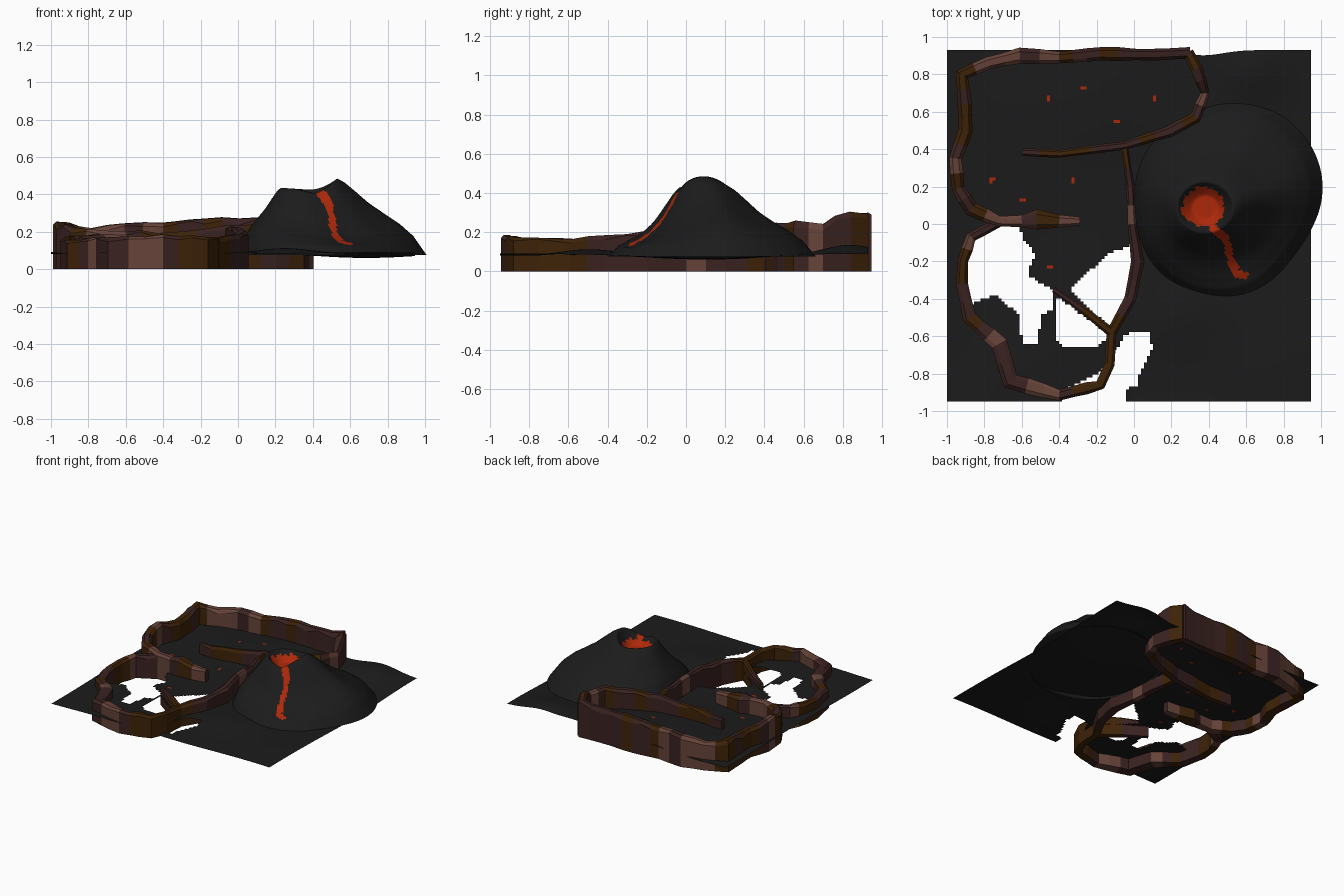
import bpy, bmesh, math, random
from mathutils import Vector

if "Cube" in bpy.data.objects:
    bpy.data.objects.remove(bpy.data.objects["Cube"])
random.seed(11)


def material(name, rgb):
    m = bpy.data.materials.new(name)
    m.diffuse_color = (*rgb, 1)
    m.use_nodes = True
    m.node_tree.nodes["Principled BSDF"].inputs["Base Color"].default_value = m.diffuse_color
    return m


ROCK = material("black rock", (0.0112, 0.0112, 0.0112))
LAVA = material("lava orange", (0.42, 0.022, 0.003))
DARK = material("dark brown", (0.042, 0.0165, 0.015))
OCHRE = material("ochre brown", (0.048, 0.0165, 0.0025))
LIGHT = material("light brown", (0.132, 0.056, 0.041))


def finish(bm, name, mats, smooth):
    mesh = bpy.data.meshes.new(name)
    for f in bm.faces:
        f.smooth = smooth
    bm.to_mesh(mesh)
    bm.free()
    for m in mats:
        mesh.materials.append(m)
    ob = bpy.data.objects.new(name, mesh)
    bpy.context.collection.objects.link(ob)
    return ob


def inside(x, y, poly):
    hit = False
    for (ax, ay), (bx, by) in zip(poly, poly[1:] + poly[:1]):
        if (ay > y) != (by > y) and x < ax + (y - ay) / (by - ay) * (bx - ax):
            hit = not hit
    return hit


def lerp_table(t, table):
    for (a, va), (b, vb) in zip(table, table[1:]):
        if t <= b:
            return va + (vb - va) * (t - a) / (b - a)
    return table[-1][1]


# --- Ground sheet: fine grid with ragged holes and lava specks
HOLES = [
    [(-.85, -.42), (-.74, -.38), (-.61, -.49), (-.60, -.64), (-.52, -.65), (-.49, -.48),
     (-.43, -.46), (-.43, -.35), (-.50, -.32), (-.57, -.27), (-.53, -.16), (-.60, -.07),
     (-.61, 0), (-.72, 0), (-.87, -.07), (-.91, -.2), (-.91, -.33), (-.88, -.46)],
    [(-.02, -.11), (-.13, -.16), (-.32, -.32), (-.34, -.36), (-.12, -.56), (-.02, -.4), (0, -.2)],
    [(-.41, -.39), (-.42, -.62), (-.37, -.66), (-.2, -.66), (-.12, -.6)],
    [(-.4, -.9), (-.2, -.8), (-.14, -.75), (-.16, -.87)],
    [(-.11, -.7), (-.05, -.59), (.08, -.57), (.1, -.67), (.03, -.8), (.02, -.87),
     (-.04, -.88), (-.04, -.96), (-.39, -.96), (-.39, -.93), (-.17, -.87)],
]
SPECKS = [(-.46, .67), (-.27, .73), (.11, .67), (-.09, .55),
          (-.76, .235), (-.33, .235), (-.6, .13), (-.45, -.23)]


def hill(x, y, cx, cy, r):
    return math.exp(-((x - cx) ** 2 + (y - cy) ** 2) / (r * r))


def ground_z(x, y):
    z = 0.085 + 0.03 * hill(x, y, .25, -.5, .2) + 0.04 * hill(x, y, .65, .83, .17)
    z += 0.025 * hill(x, y, -.2, .65, .35) - 0.02 * hill(x, y, .65, .15, .42)
    z += 0.018 * max(0, y - .3) * (1 + math.sin(4 * x + 1))
    return z + 0.006 * math.sin(5 * x + 1) * math.cos(4 * y)


bm = bmesh.new()
NX, NY = 120, 116
grid = []
for j in range(NY + 1):
    row = []
    for i in range(NX + 1):
        x, y = -1 + 1.945 * i / NX, -.95 + 1.88 * j / NY
        z = ground_z(x, y)
        if j > NY - 10:   # wavy back edge on the right
            y -= .028 * (j - NY + 10) / 10 * math.exp(-((x - .37) / .15) ** 2)
        row.append(bm.verts.new((x, y, z)))
    grid.append(row)
for j in range(NY):
    for i in range(NX):
        q = [grid[j][i], grid[j][i + 1], grid[j + 1][i + 1], grid[j + 1][i]]
        cx, cy = (q[0].co.x + q[2].co.x) / 2, (q[0].co.y + q[2].co.y) / 2
        if any(inside(cx, cy, h) for h in HOLES):
            continue
        f = bm.faces.new(q)
        f.material_index = int(any(math.hypot(cx - a, cy - b) < .0135 for a, b in SPECKS))
bmesh.ops.delete(bm, geom=[v for v in bm.verts if not v.link_faces], context='VERTS')
finish(bm, "ground_sheet", [ROCK, LAVA], True)

# --- Volcano: rings from crater floor, over the rim, down to the uneven foot
SLOPE = [(0, 1), (.08, .96), (.2, .85), (.35, .70), (.5, .58), (.7, .42), (.85, .26), (1, 0)]
FLOW = [Vector(p) for p in [(.40, .02), (.43, -.03), (.49, -.08), (.52, -.2), (.55, -.27), (.59, -.275)]]


def flow_distance(p):
    best = 9
    for a, b in zip(FLOW, FLOW[1:]):
        t = max(0, min(1, (p - a).dot(b - a) / (b - a).length_squared))
        best = min(best, (p - a - (b - a) * t).length)
    return best


def volcano_point(ring, a):
    c, s = math.cos(a), math.sin(a)
    rim_z = .425 + .06 * max(0, c) ** 2 + .01 * max(0, -c) - .02 * math.exp(-((a - 5.0) / .45) ** 2)
    rim = Vector((.38 + .15 * c, .09 + .135 * s))
    if ring < 0:                                   # inside the crater
        k = 1 + ring
        p = Vector((.38, .09)).lerp(rim, k)
        return (p.x, p.y, .355 + (rim_z - .355) * max(0, (k - .45) / .55) ** 1.2)
    wob = (1 + .08 * max(0, math.cos(a - .8)) ** 4 - .1 * max(0, math.cos(a + .8)) ** 4
           + .012 * math.sin(5 * a + 1))
    foot = Vector((.495 + .503 * wob * c, .115 + .53 * wob * s))
    p = rim.lerp(foot, ring)
    h = lerp_table(ring, SLOPE) - math.sin(math.pi * ring) * (
        .26 * max(0, math.cos(a + 1.25)) ** 1.5 + .07 * max(0, s))
    h += .014 * math.sin(7 * a) * math.sin(math.pi * ring)
    return (p.x, p.y, .075 + (rim_z - .075) * h)


bm = bmesh.new()
SEG = 128
levels = [-1 + i / 16 for i in range(1, 16)] + [i / 34 for i in range(35)]
rings = [[bm.verts.new(volcano_point(l, 2 * math.pi * i / SEG)) for i in range(SEG)] for l in levels]
centre = bm.verts.new((.38, .09, .355))
jag = [random.uniform(.1, .118) for i in range(SEG // 4)]
for i in range(SEG):
    k = (i + 1) % SEG
    bm.faces.new((centre, rings[0][i], rings[0][k]))
    for lo, hi in zip(rings, rings[1:]):
        bm.faces.new((lo[i], hi[i], hi[k], lo[k]))
for f in bm.faces:
    m = f.calc_center_median()
    d = Vector((m.x - .37, m.y - .09))
    sector = int((math.atan2(d.y, d.x) / math.tau % 1) * len(jag)) % len(jag)
    lava = d.length < jag[sector] or flow_distance(m.xy) < random.uniform(.017, .025)
    f.material_index = int(lava)
finish(bm, "volcano", [ROCK, LAVA], True)


# --- Canyon walls: faceted banded ridges swept along paths of (x, y, height, half width)
def resample(path, step=.085):
    pts = [Vector(p) for p in path]
    out = []
    for a, b in zip(pts, pts[1:]):
        n = max(1, round((b - a).xy.length / step))
        out += [a.lerp(b, k / n) for k in range(n)]
    return out + [pts[-1]]


def wall(name, path):
    pts = resample(path)
    bm = bmesh.new()
    loops = []
    for i, p in enumerate(pts):
        d = (pts[min(i + 1, len(pts) - 1)] - pts[max(i - 1, 0)]).xy.normalized()
        n = Vector((-d.y, d.x))
        w = p.w * random.uniform(.9, 1.12)
        h = p.z * random.uniform(.96, 1.04)
        left, right = random.uniform(.86, .97), random.uniform(.86, .97)
        section = [(-1, 0), (-1, left), (-.5, 1), (.5, .99), (1, right), (1, 0)]
        loops.append([bm.verts.new((p.x + n.x * o * w, p.y + n.y * o * w, h * z)) for o, z in section])
    colour = 0
    for a, b in zip(loops, loops[1:]):
        if random.random() < .85:
            colour = random.choices((0, 1, 2), (.45, .36, .19))[0]
        for k in range(6):
            f = bm.faces.new((a[k], a[(k + 1) % 6], b[(k + 1) % 6], b[k]))
            f.material_index = colour
    bm.faces.new(loops[0])
    bm.faces.new(loops[-1][::-1])
    bmesh.ops.recalc_face_normals(bm, faces=bm.faces[:])
    finish(bm, name, [DARK, OCHRE, LIGHT], False)


wall("back_wall", [
    (.30, .915, .29, .03), (.1, .905, .28, .03), (-.18, .91, .27, .038), (-.4, .89, .255, .032),
    (-.61, .9, .25, .042), (-.78, .86, .225, .035), (-.92, .80, .245, .035), (-.905, .64, .245, .036),
    (-.90, .5, .23, .035), (-.955, .35, .245, .035), (-.94, .19, .24, .036), (-.87, .08, .22, .035),
    (-.72, .015, .2, .03), (-.6, .015, .2, .032), (-.52, .025, .21, .05), (-.4, .015, .19, .035),
    (-.29, .015, .17, .025)])
wall("inner_wall", [
    (-.6, .385, .17, .018), (-.4, .375, .19, .022), (-.05, .42, .23, .022), (.19, .495, .25, .03),
    (.33, .57, .26, .03), (.38, .7, .25, .025), (.335, .83, .31, .03), (.29, .92, .29, .025)])
wall("front_loop_wall", [
    (-.72, .01, .19, .025), (-.87, -.07, .18, .03), (-.915, -.2, .17, .03), (-.92, -.32, .165, .035),
    (-.88, -.5, .16, .035), (-.72, -.64, .165, .04), (-.66, -.84, .17, .042), (-.4, -.915, .18, .033),
    (-.18, -.86, .175, .03), (-.13, -.75, .165, .025), (-.12, -.58, .16, .025), (-.02, -.4, .19, .03),
    (.02, -.2, .2, .033), (-.01, 0, .22, .025), (-.02, .2, .22, .022), (-.05, .41, .23, .02)])
wall("spur_wall", [(-.12, -.58, .16, .025), (-.27, -.46, .15, .022), (-.43, -.35, .13, .015)])
